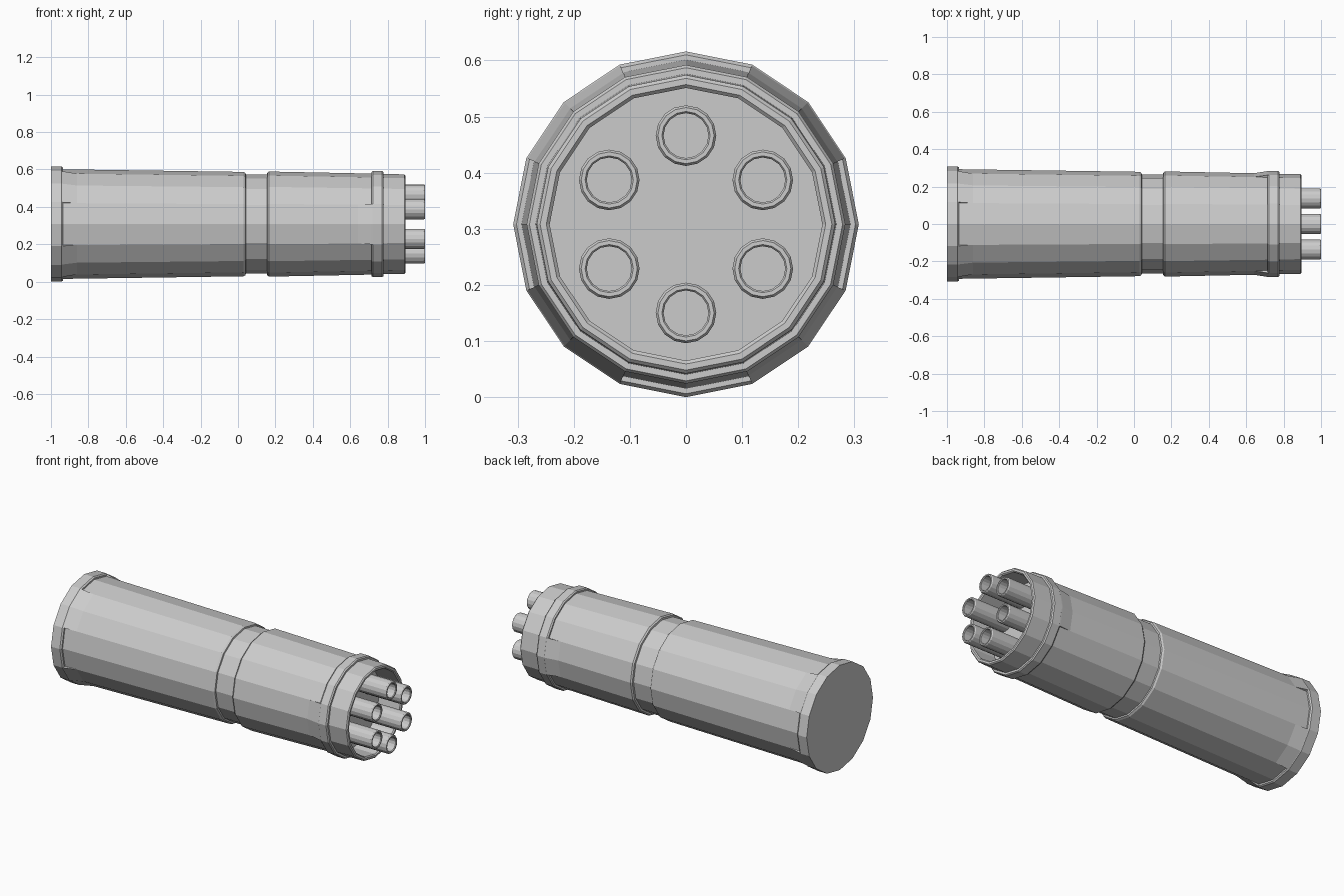
import bpy, bmesh
from math import sin, cos, pi

if "Cube" in bpy.data.objects:
    bpy.data.objects.remove(bpy.data.objects["Cube"])

CZ = 0.308   # height of the long axis


def make(name, bm):
    bmesh.ops.recalc_face_normals(bm, faces=bm.faces)
    me = bpy.data.meshes.new(name)
    bm.to_mesh(me)
    bm.free()
    ob = bpy.data.objects.new(name, me)
    bpy.context.collection.objects.link(ob)
    return ob


def lathe(name, profile, n=16, y=0.0, z=CZ):
    """Spin an (x, radius) profile around an x-parallel axis, capping both ends."""
    bm = bmesh.new()
    rings = [[bm.verts.new((x, y + r * sin(2 * pi * i / n), z + r * cos(2 * pi * i / n)))
              for i in range(n)] for x, r in profile]
    for a, b in zip(rings, rings[1:]):
        for i in range(n):
            j = (i + 1) % n
            bm.faces.new((a[i], a[j], b[j], b[i]))
    bm.faces.new(rings[0])
    bm.faces.new(rings[-1])
    return make(name, bm)


def ramp(name, profile, start, count=2):
    """Closed wedge covering some of the 16 facets, starting at a facet index."""
    bm = bmesh.new()
    rings = []
    for k in range(count + 1):
        a = (start + k) * pi / 8
        rings.append([bm.verts.new((x, r * sin(a), CZ + r * cos(a))) for x, r in profile])
    m = len(profile)
    for a, b in zip(rings, rings[1:]):
        for i in range(m):
            j = (i + 1) % m
            bm.faces.new((a[i], a[j], b[j], b[i]))
    bm.faces.new(rings[0])
    bm.faces.new(rings[-1])
    return make(name, bm)


# Housing: rear flange, tapered body, groove, front sleeve, collar, open muzzle cup
lathe("housing", [
    (-1.0, 0.308), (-0.943, 0.308), (-0.935, 0.302), (-0.935, 0.293),
    (0.03, 0.279), (0.04, 0.273), (0.042, 0.265),
    (0.155, 0.265), (0.157, 0.275), (0.165, 0.281),
    (0.715, 0.270), (0.715, 0.279), (0.722, 0.284),
    (0.770, 0.284), (0.777, 0.279), (0.777, 0.268),
    (0.889, 0.266), (0.895, 0.260), (0.895, 0.249), (0.889, 0.243), (0.75, 0.243)])

# Diagonal ramps blending the rear flange into the body
for i, s in enumerate((1, 5, 9, 13)):
    ramp(f"flange_ramp_{i + 1}", [(-0.945, 0.307), (-0.935, 0.305), (-0.86, 0.2918), (-0.86, 0.28), (-0.945, 0.28)], s)

# Side ramps leading up to the front collar
for i, s in enumerate((3, 11)):
    ramp(f"collar_ramp_{i + 1}", [(0.64, 0.2714), (0.715, 0.283), (0.724, 0.2838), (0.724, 0.26), (0.64, 0.26)], s)

# Six hollow barrels around the axis
for i in range(6):
    a = i * pi / 3
    lathe(f"barrel_{i + 1}", [
        (0.745, 0.054), (0.994, 0.054), (1.0, 0.050), (1.0, 0.043), (0.996, 0.040), (0.78, 0.040)],
        16, 0.158 * sin(a), CZ + 0.158 * cos(a))
